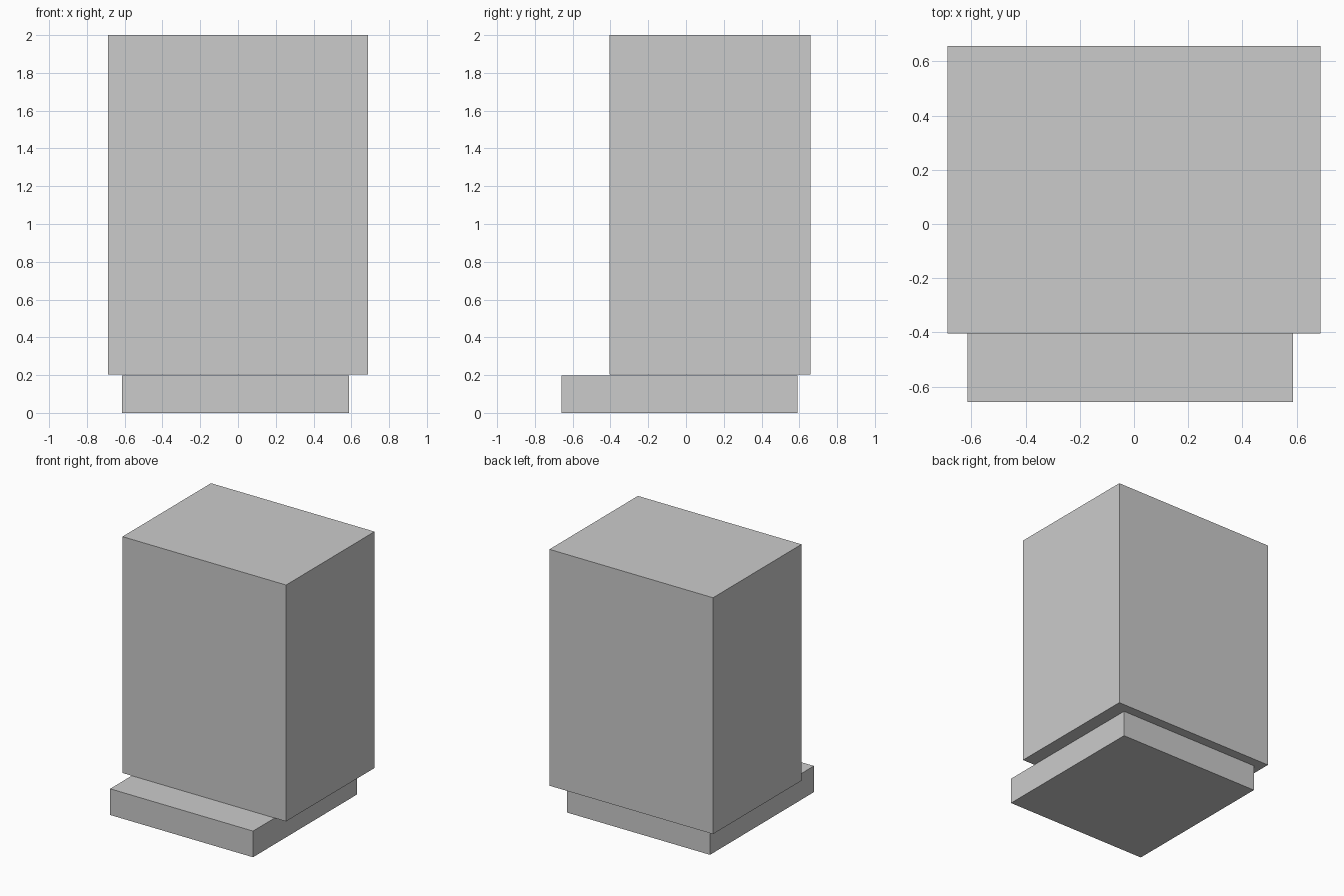
import bpy

if "Cube" in bpy.data.objects:
    bpy.data.objects.remove(bpy.data.objects["Cube"])


def box(name, lo, hi):
    """Axis-aligned box between two corners."""
    centre = [(a + b) / 2 for a, b in zip(lo, hi)]
    bpy.ops.mesh.primitive_cube_add(size=1, location=centre)
    obj = bpy.context.object
    obj.name = name
    obj.scale = [b - a for a, b in zip(lo, hi)]
    bpy.ops.object.transform_apply(location=False, rotation=False, scale=True)
    return obj


# Low plinth, projecting at the front
box("base_plinth", (-0.615, -0.658, 0.0), (0.587, 0.59, 0.199))

# Tall block resting on the plinth, overhanging the sides and back
box("main_block", (-0.688, -0.405, 0.203), (0.688, 0.658, 2.0))
